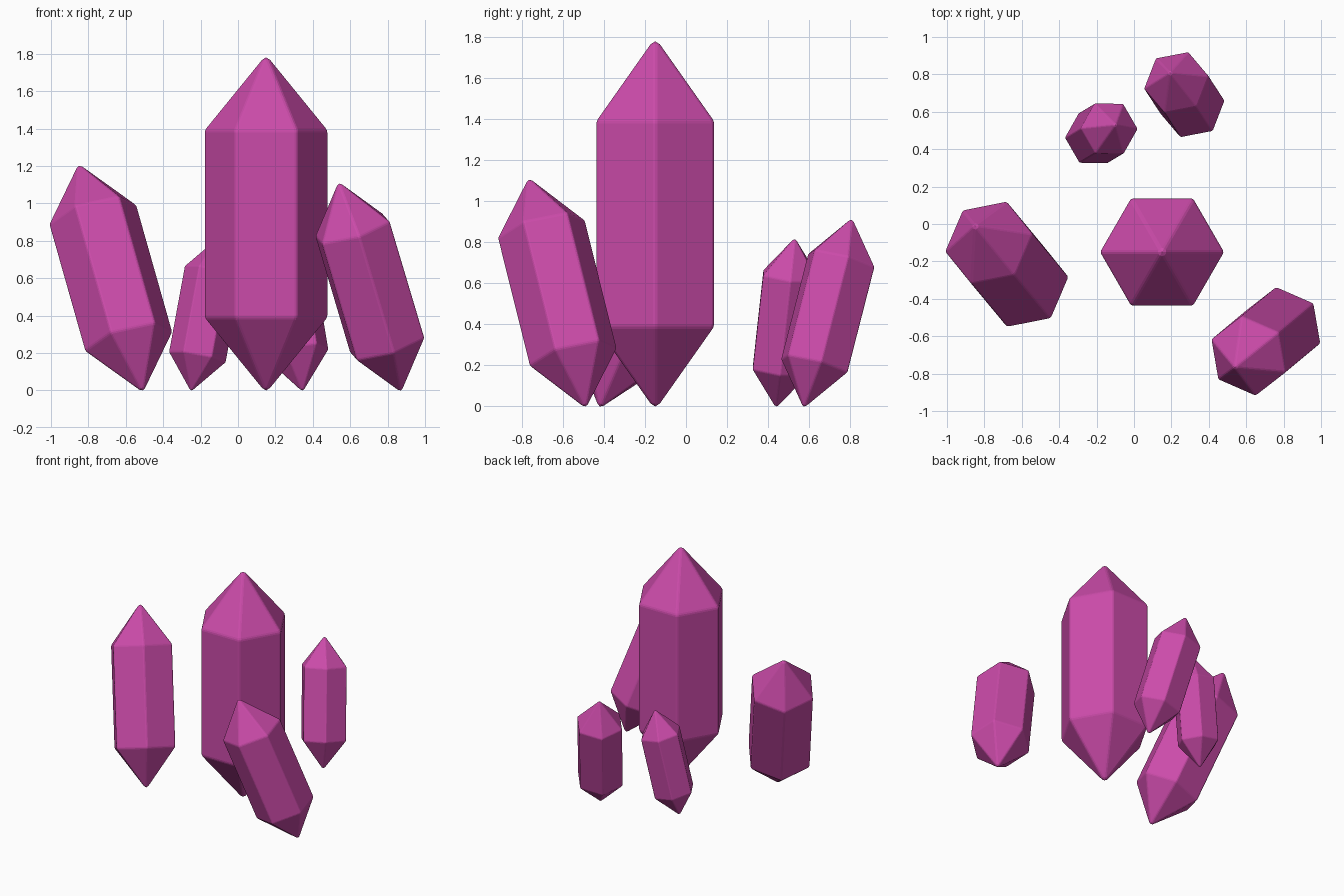
import bpy
import bmesh
from math import cos, sin, pi, radians
from mathutils import Vector, Matrix

cube = bpy.data.objects.get("Cube")
if cube:
    bpy.data.objects.remove(cube, do_unlink=True)

# Single crystal colour
COLOUR = (0.6, 0.07, 0.4, 1.0)
magenta = bpy.data.materials.new("magenta_crystal")
magenta.use_nodes = True
magenta.diffuse_color = COLOUR
shader = magenta.node_tree.nodes["Principled BSDF"]
shader.inputs["Base Color"].default_value = COLOUR
shader.inputs["Roughness"].default_value = 0.5

# Proportions shared by every crystal, relative to its length
RADIUS = 0.186
SHOULDER = 0.224
BEVEL = 0.007
SIDES = 6


def crystal(name, base, tip, turn):
    """Six-sided prism with pointed ends, running from base to tip."""
    base, tip = Vector(base), Vector(tip)
    axis = tip - base
    bm = bmesh.new()

    # Two hexagonal shoulders between two points
    bottom = bm.verts.new((0, 0, 0))
    top = bm.verts.new((0, 0, 1))
    angles = [radians(turn) + 2 * pi * i / SIDES for i in range(SIDES)]
    low, high = [
        [bm.verts.new((RADIUS * cos(a), RADIUS * sin(a), z)) for a in angles]
        for z in (SHOULDER, 1 - SHOULDER)
    ]
    for i in range(SIDES):
        j = (i + 1) % SIDES
        bm.faces.new((bottom, low[j], low[i]))
        bm.faces.new((low[i], low[j], high[j], high[i]))
        bm.faces.new((high[i], high[j], top))

    # Softened edges, then stretch back to full length
    bmesh.ops.bevel(bm, geom=bm.edges[:], offset=BEVEL, segments=2,
                    profile=0.5, affect='EDGES', clamp_overlap=True)
    heights = [v.co.z for v in bm.verts]
    z0, span = min(heights), max(heights) - min(heights)
    for v in bm.verts:
        v.co.z = (v.co.z - z0) / span

    # Scale and lean into place
    lean = Vector((0, 0, 1)).rotation_difference(axis).to_matrix().to_4x4()
    bm.transform(Matrix.Translation(base) @ lean @ Matrix.Scale(axis.length, 4))
    bmesh.ops.recalc_face_normals(bm, faces=bm.faces[:])

    # Rest the lowest point on the ground
    drop = min(v.co.z for v in bm.verts)
    for v in bm.verts:
        v.co.z -= drop

    mesh = bpy.data.meshes.new(name)
    bm.to_mesh(mesh)
    bm.free()
    mesh.materials.append(magenta)
    obj = bpy.data.objects.new(name, mesh)
    bpy.context.collection.objects.link(obj)
    return obj


# The cluster: one upright crystal with four leaning around it
crystal("main_crystal", (0.15, -0.15, 0), (0.15, -0.15, 1.78), 0)
crystal("right_crystal", (-0.51, -0.42, 0), (-0.85, -0.01, 1.2), 129)
crystal("left_crystal", (0.87, -0.49, 0), (0.54, -0.765, 1.105), 218)
crystal("back_left_crystal", (0.345, 0.575, 0), (0.193, 0.808, 0.91), 130)
crystal("back_right_crystal", (-0.25, 0.44, 0), (-0.1, 0.53, 0.815), 0)
